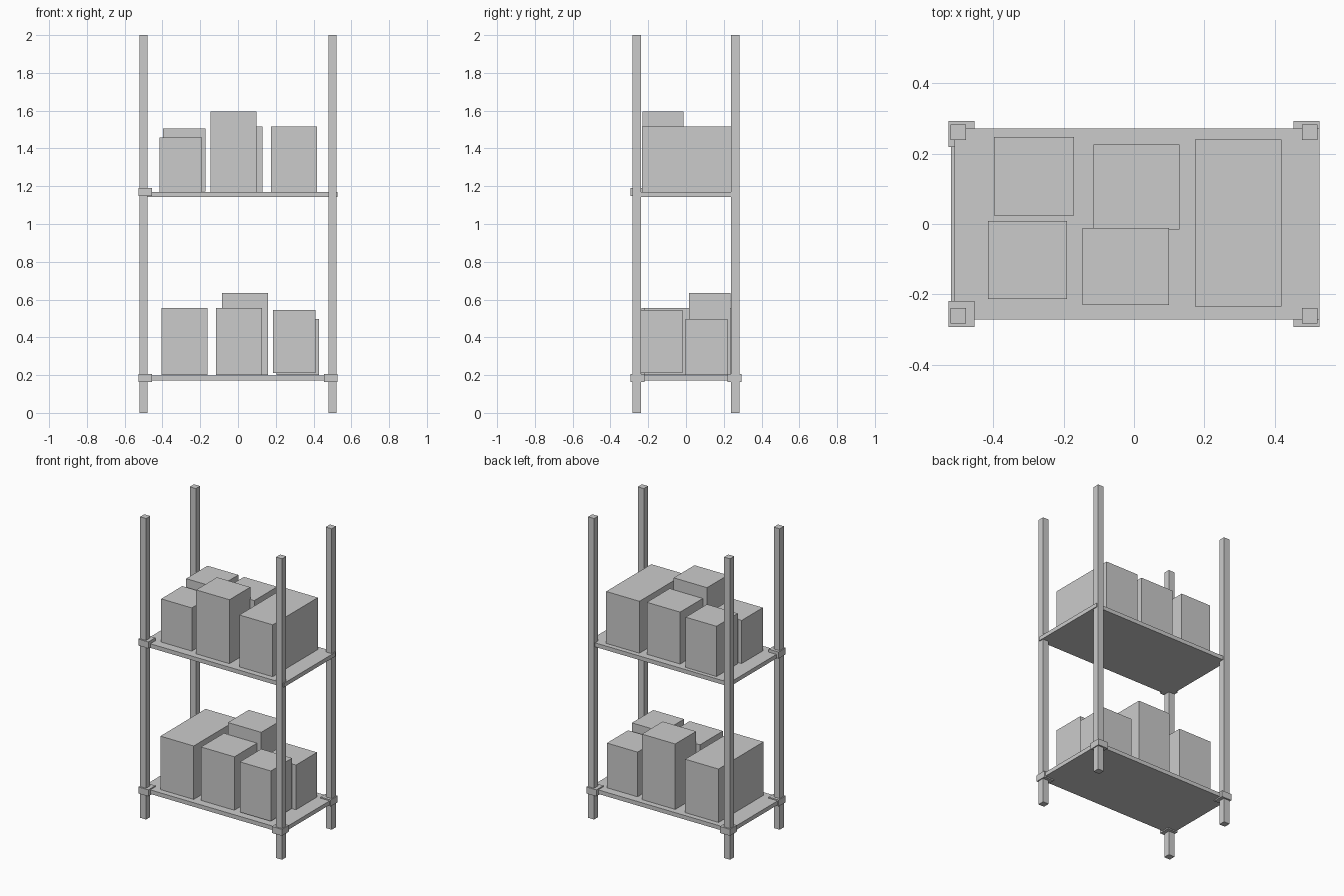
import bpy

if "Cube" in bpy.data.objects:
    bpy.data.objects.remove(bpy.data.objects["Cube"])


def box(name, x0, x1, y0, y1, z0, z1):
    """Axis-aligned box given by its limits."""
    bpy.ops.mesh.primitive_cube_add(size=1, location=((x0 + x1) / 2, (y0 + y1) / 2, (z0 + z1) / 2))
    ob = bpy.context.object
    ob.name = name
    ob.scale = (x1 - x0, y1 - y0, z1 - z0)
    bpy.ops.object.transform_apply(location=False, rotation=False, scale=True)
    return ob


def bracket(name, sx, sy, z0, z1):
    """Square collar around the post in the given corner."""
    cx, cy = sx * 0.491, sy * 0.256
    box(name, cx - 0.037, cx + 0.037, cy - 0.037, cy + 0.037, z0, z1)


# Four posts, each with a collar under the lower shelf corner
for sx, side in ((-1, "left"), (1, "right")):
    for sy, face in ((-1, "front"), (1, "back")):
        px, py = sx * 0.5, sy * 0.261
        box(f"{face}_{side}_post", px - 0.022, px + 0.022, py - 0.022, py + 0.022, 0, 2)
        bracket(f"{face}_{side}_lower_bracket", sx, sy, 0.164, 0.207)

# Single collar at the upper shelf
bracket("front_left_upper_bracket", -1, -1, 1.147, 1.19)

# Shelves
box("upper_shelf", -0.511, 0.528, -0.272, 0.272, 1.143, 1.17)
box("lower_shelf", -0.52, 0.52, -0.272, 0.272, 0.172, 0.199)

# Stored boxes: the lower group is the upper one turned half round
boxes = {
    "back_small_box": (-0.398, -0.171, 0.024, 0.248, 1.171, 1.505),
    "front_small_box": (-0.415, -0.19, -0.214, 0.008, 1.16, 1.457),
    "back_middle_box": (-0.115, 0.13, -0.015, 0.226, 1.16, 1.515),
    "front_tall_box": (-0.146, 0.099, -0.231, -0.012, 1.16, 1.595),
    "deep_box": (0.174, 0.419, -0.234, 0.24, 1.16, 1.515),
}
DX, DY, DZ = 0.013, 0.005, -0.96
for name, (x0, x1, y0, y1, z0, z1) in boxes.items():
    box("upper_" + name, x0, x1, y0, y1, z0, z1)
    box("lower_" + name, DX - x1, DX - x0, DY - y1, DY - y0, z0 + DZ, z1 + DZ)
